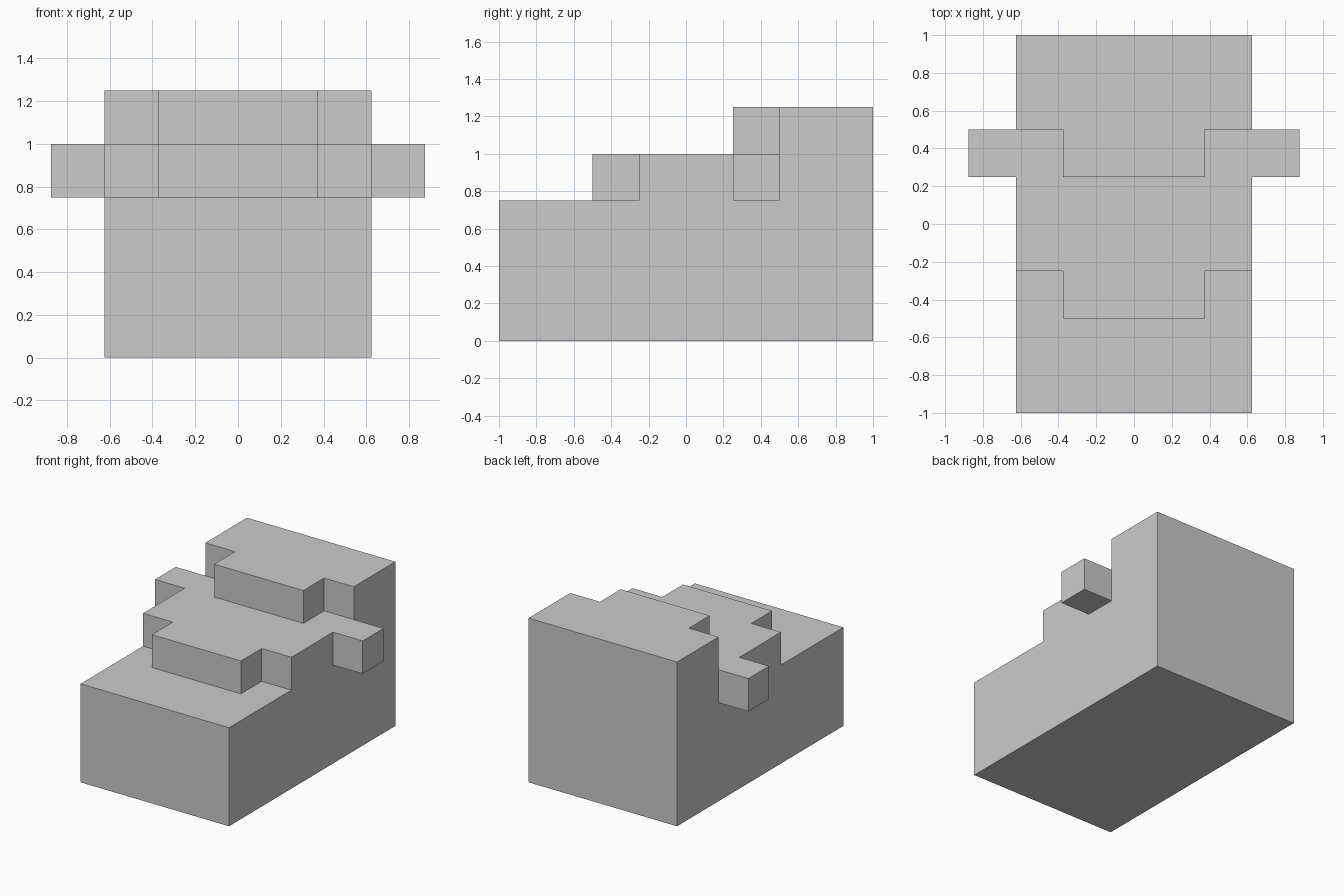
import bpy, bmesh, math

if "Cube" in bpy.data.objects:
    bpy.data.objects.remove(bpy.data.objects["Cube"])

HALF_W = 0.625


def extrude_profile(name, profile, half_width):
    """Solid from a (y, z) side profile, extruded symmetrically along x."""
    bm = bmesh.new()
    face = bm.faces.new([bm.verts.new((-half_width, y, z)) for y, z in profile])
    new = bmesh.ops.extrude_face_region(bm, geom=[face])["geom"]
    verts = [v for v in new if isinstance(v, bmesh.types.BMVert)]
    bmesh.ops.translate(bm, verts=verts, vec=(2 * half_width, 0, 0))
    bmesh.ops.recalc_face_normals(bm, faces=bm.faces)
    mesh = bpy.data.meshes.new(name)
    bm.to_mesh(mesh)
    bm.free()
    obj = bpy.data.objects.new(name, mesh)
    bpy.context.collection.objects.link(obj)
    return obj


def block(name, half_width, y0, y1, z0, z1):
    return extrude_profile(name, [(y0, z0), (y1, z0), (y1, z1), (y0, z1)], half_width)


# Stepped body
body = extrude_profile("stepped_body", [
    (-1, 0), (1, 0), (1, 1.25), (0.5, 1.25),
    (0.5, 1), (-0.25, 1), (-0.25, 0.75), (-1, 0.75)], HALF_W)

# Central tabs on both steps, and the crossbar whose ends form the side pegs
parts = [
    block("lower_step_tab", 0.375, -0.5, 0, 0.75, 1.0),
    block("upper_step_tab", 0.375, 0.25, 0.75, 1.0, 1.25),
    block("side_peg_bar", 0.875, 0.25, 0.5, 0.75, 1.0),
]

# Fuse everything into one clean solid
bpy.context.view_layer.objects.active = body
for part in parts:
    mod = body.modifiers.new(part.name, "BOOLEAN")
    mod.operation = "UNION"
    mod.solver = "EXACT"
    mod.object = part
    bpy.ops.object.modifier_apply(modifier=mod.name)
    bpy.data.objects.remove(part)

bm = bmesh.new()
bm.from_mesh(body.data)
bmesh.ops.remove_doubles(bm, verts=bm.verts, dist=1e-5)
bmesh.ops.dissolve_limit(bm, angle_limit=math.radians(1), verts=bm.verts, edges=bm.edges)
bm.to_mesh(body.data)
bm.free()
